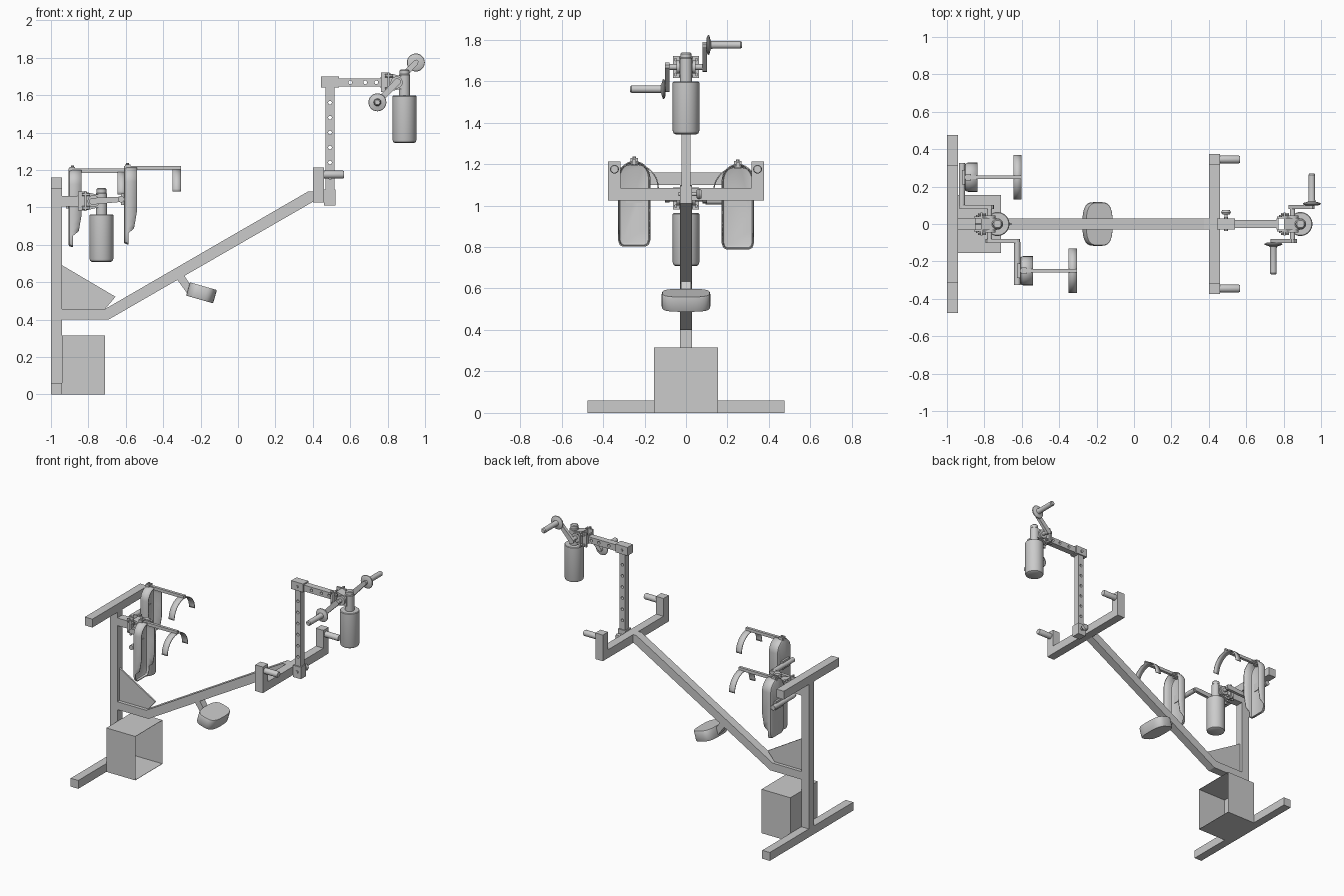
import bpy, bmesh
from math import sin, cos, pi, radians
from mathutils import Vector, Matrix

if "Cube" in bpy.data.objects:
    bpy.data.objects.remove(bpy.data.objects["Cube"])


def finish(name, bm, smooth=False):
    bmesh.ops.recalc_face_normals(bm, faces=bm.faces)
    me = bpy.data.meshes.new(name)
    bm.to_mesh(me)
    bm.free()
    ob = bpy.data.objects.new(name, me)
    bpy.context.collection.objects.link(ob)
    if smooth:
        bpy.ops.object.select_all(action='DESELECT')
        ob.select_set(True)
        bpy.context.view_layer.objects.active = ob
        bpy.ops.object.shade_smooth_by_angle(angle=radians(35))
    return ob


def prism(name, pts, y0, y1):
    """Extrude an x-z outline along y."""
    bm = bmesh.new()
    a = [bm.verts.new((x, y0, z)) for x, z in pts]
    b = [bm.verts.new((x, y1, z)) for x, z in pts]
    bm.faces.new(a)
    bm.faces.new(b)
    for i in range(len(a)):
        j = (i + 1) % len(a)
        bm.faces.new((a[i], a[j], b[j], b[i]))
    return finish(name, bm)


def box(name, x0, x1, y0, y1, z0, z1):
    return prism(name, [(x0, z0), (x1, z0), (x1, z1), (x0, z1)], y0, y1)


def lathe(name, prof, loc, axis=(0, 0, 1), n=28):
    """Spin an (r, h) profile round an axis; ends are capped."""
    q = Vector((0, 0, 1)).rotation_difference(Vector(axis))
    bm = bmesh.new()
    rings = [[bm.verts.new(q @ Vector((r * cos(2*pi*i/n), r * sin(2*pi*i/n), h)) + Vector(loc))
              for i in range(n)] for r, h in prof]
    for a, b in zip(rings, rings[1:]):
        for i in range(n):
            j = (i + 1) % n
            bm.faces.new((a[i], a[j], b[j], b[i]))
    bm.faces.new(rings[0])
    bm.faces.new(rings[-1])
    return finish(name, bm, True)


def rod(name, p, q, r, n=20):
    d = Vector(q) - Vector(p)
    return lathe(name, [(r, 0), (r, d.length)], p, d.normalized(), n)


def drill(ob, centres, r=0.01):
    """Cut a row of through holes along y."""
    bm = bmesh.new()
    for x, z in centres:
        m = Matrix.Translation((x, 0, z)) @ Matrix.Rotation(pi/2, 4, 'X')
        bmesh.ops.create_cone(bm, cap_ends=True, segments=14, radius1=r, radius2=r, depth=0.2, matrix=m)
    cut = finish("hole_cutter", bm)
    cut.hide_render = True
    mod = ob.modifiers.new("holes", 'BOOLEAN')
    mod.operation, mod.object, mod.solver = 'DIFFERENCE', cut, 'EXACT'
    bpy.context.view_layer.objects.active = ob
    bpy.ops.object.modifier_apply(modifier="holes")
    bpy.data.objects.remove(cut)


# Stand: base bar, post, top bar
box("base_bar", -1, -.94, -.475, .475, 0, .06)
box("post", -1, -.94, -.03, .03, .06, 1.10)
box("top_bar", -1, -.94, -.315, .315, 1.10, 1.16)

# Open box at the foot (no +x wall)
bm = bmesh.new()
bmesh.ops.create_cube(bm, size=1, matrix=Matrix.Translation((-.825, 0, .158)) @ Matrix.Diagonal((.23, .31, .316, 1)))
bm.normal_update()
bmesh.ops.delete(bm, geom=[f for f in bm.faces if f.normal.x > .9], context='FACES_ONLY')
crate = finish("open_box", bm)
crate.modifiers.new("wall", 'SOLIDIFY').thickness = .003

# Bent boom and gusset
prism("boom", [(-.94, .4), (-.692, .4), (.41, 1.035), (.41, 1.085), (.375, 1.085), (-.71, .457), (-.94, .457)], -.03, .03)
prism("gusset", [(-.94, .457), (-.71, .457), (-.655, .522), (-.94, .69)], -.006, .006)

# Rounded tilted seat and its strut
bm = bmesh.new()
rot = Matrix.Translation((-.195, 0, .543)) @ Matrix.Rotation(radians(16), 4, 'Y')
rings = []
for h, s in ((-.037, .97), (-.031, 1), (.031, 1), (.037, .97)):
    ring = []
    for i in range(40):
        c, d = cos(2*pi*i/40), sin(2*pi*i/40)
        x = .075 * s * abs(c)**.6 * (1 if c > 0 else -1)
        y = .117 * s * abs(d)**.7 * (1 if d > 0 else -1)
        ring.append(bm.verts.new(rot @ Vector((x, y, h))))
    rings.append(ring)
for a, b in zip(rings, rings[1:]):
    for i in range(40):
        bm.faces.new((a[i], a[i-1], b[i-1], b[i]))
bm.faces.new(rings[0])
bm.faces.new(rings[-1])
finish("seat", bm, True)
prism("seat_strut", [(-.33, .62), (-.29, .64), (-.255, .585), (-.268, .535)], -.025, .025)

# Crossbar with end uprights and pegs
box("crossbar", .4, .46, -.375, .375, 1.025, 1.085)
for s in (-1, 1):
    box("crossbar_upright", .4, .46, *sorted((s*.315, s*.375)), 1.085, 1.213)
    lathe("peg", [(.021, 0), (.021, .1), (.018, .106)], (.46, s*.345, 1.175), (1, 0, 0))

# Adjustable mast and arm with holes
mast = box("mast", .469, .515, -.022, .022, 1.02, 1.66)
drill(mast, [(.492, 1.16 + .08*i) for i in range(6)])
arm = box("arm", .5, .765, -.022, .022, 1.645, 1.69)
drill(arm, [(.6, 1.668), (.68, 1.668), (.74, 1.668)])
box("mast_socket", .46, .522, -.03, .03, 1.01, 1.095)
box("mast_cap", .445, .54, -.03, .03, 1.64, 1.70)
for z in (1.055, 1.668):
    rod("socket_bolt", (.492, -.037, z), (.492, .037, z), .01, 12)
lathe("locking_knob", [(.008, 0), (.008, .02), (.02, .022), (.026, .032), (.02, .044)], (.492, .03, 1.055), (0, 1, 0))

# Lower drive mount
box("lower_mount", -.94, -.855, -.03, .03, 1.005, 1.06)


def drive(x, z, ang, half):
    """Motor, bracket, axle and two crank arms; returns pedal centres."""
    mx = x + .042
    lathe("motor", [(.05, -.325), (.06, -.319), (.064, -.307), (.064, -.074), (.06, -.07)], (mx, 0, z), n=36)
    lathe("motor_neck", [(.03, -.07), (.03, .04), (.026, .045), (.026, .064), (.02, .07)], (mx, 0, z))
    # Clamp plates with bolts
    box("bracket_back", x - .085, x - .075, -.03, .03, z - .03, z + .03)
    for s in (-1, 1):
        box("bracket_side", x - .083, x - .04, *sorted((s*.03, s*.04)), z - .05, z + .052)
        box("bracket_flange", x - .05, x - .038, *sorted((s*.03, s*.062)), z - .052, z + .054)
        for dz in (-.036, .036):
            rod("bracket_bolt", (x - .062, s*.05, z + dz), (x - .02, s*.05, z + dz), .009, 6)
            rod("side_bolt", (x - .066, s*.038, z + dz), (x - .066, s*.048, z + dz), .008, 6)
    prism("gear_housing", [(x - .045, z - .05), (x - .045, z + .05), (x + .02, z + .035), (x + .04, z + .035),
                           (x + .04, z - .035), (x + .02, z - .035)], -.032, .032)
    rod("hub", (x, -.045, z), (x, .045, z), .032, 28)
    rod("axle", (x, -.1, z), (x, .1, z), .014)
    ends = []
    for s in (-1, 1):
        a = ang if s == half else ang + pi
        u = Vector((cos(a), 0, sin(a)))
        o = Vector((x, s*.09, z))
        e = o + u * .148
        v = Vector((-u.z, 0, u.x))
        pts = [o - u*.022 + v*.01, o - u*.012 + v*.018, e + v*.014, e + u*.014 + v*.007,
               e + u*.014 - v*.007, e - v*.014, o - u*.012 - v*.018, o - u*.022 - v*.01]
        prism("crank_arm", [(p.x, p.z) for p in pts], s*.09 - .011, s*.09 + .011)
        ends.append((s, e))
    return ends


# Upper hand cranks with flanged grips
for s, e in drive(.848, 1.668, radians(46), 1):
    lathe("hand_grip", [(.03, 0), (.046, .006), (.048, .01), (.046, .014), (.02, .022), (.018, .03), (.018, .165), (.013, .172)],
          e + Vector((0, s*.008, 0)), (0, s, 0))


# Trough-shaped leg shell, open towards +x
def leg_shell(x, yc, dz):
    r = .078
    half = [(r, 1.13), (r, 1.05), (r, .97), (r, .92), (r, .88), (r, .855), (r, .825), (.07, .803), (.055, .795)]
    arch = [(r * cos(pi*i/14), 1.13 + r * sin(pi*i/14)) for i in range(1, 14)]
    pts = half[::-1] + arch + [(-y, z) for y, z in half]

    def depth(z):
        if z > .97:
            return .07
        if z > .855:
            return .05 + .02 * (z - .855) / .115
        return .024
    bm = bmesh.new()
    rings = []
    for k, s in ((0, .84), (.005, .94), (.018, 1), (None, 1)):
        rings.append([bm.verts.new((x + (depth(z) if k is None else k), yc + y*s,
                                    1 + (z - 1) * (1 - (1 - s)*.35) + dz)) for y, z in pts])
    bm.faces.new(rings[0])
    for a, b in zip(rings, rings[1:]):
        for i in range(len(pts)):
            bm.faces.new((a[i], a[i-1], b[i-1], b[i]))
    ob = finish("leg_shell", bm, True)
    ob.modifiers.new("wall", 'SOLIDIFY').thickness = .006


# Arched knee strap
def knee_strap(x, yc, top):
    bm = bmesh.new()
    prev = None
    for i in range(25):
        a = pi * i / 24
        y, z = yc + .119 * cos(a), top - .119 + .119 * sin(a)
        cur = [bm.verts.new((x - .022, y, z)), bm.verts.new((x + .022, y, z))]
        if prev:
            bm.faces.new((prev[0], prev[1], cur[1], cur[0]))
        prev = cur
    ob = finish("knee_strap", bm, True)
    ob.modifiers.new("thick", 'SOLIDIFY').thickness = .006


# Lower foot cranks carrying the leg shells
for s, e in drive(-.772, 1.033, radians(4), -1):
    rod("pedal_axle", e + Vector((0, s*.005, 0)), e + Vector((0, s*.235, 0)), .017)
    x, yc, dz = e.x + .014, s*.25, -s*.007
    leg_shell(x, yc, dz)
    box("shell_mount", e.x, x + .01, yc - .04, yc + .04, e.z - .03, e.z + .03)
    bar = 1.204 + dz
    box("strap_bar", x, x + .305, yc - .01, yc + .01, bar - .012, bar + .01)
    box("strap_clamp", x + .005, x + .035, yc - .018, yc + .018, bar - .018, bar + .018)
    rod("clamp_bolt", (x + .02, yc, bar), (x + .02, yc, bar + .026), .008, 8)
    knee_strap(x + .283, yc, 1.196 + dz)
